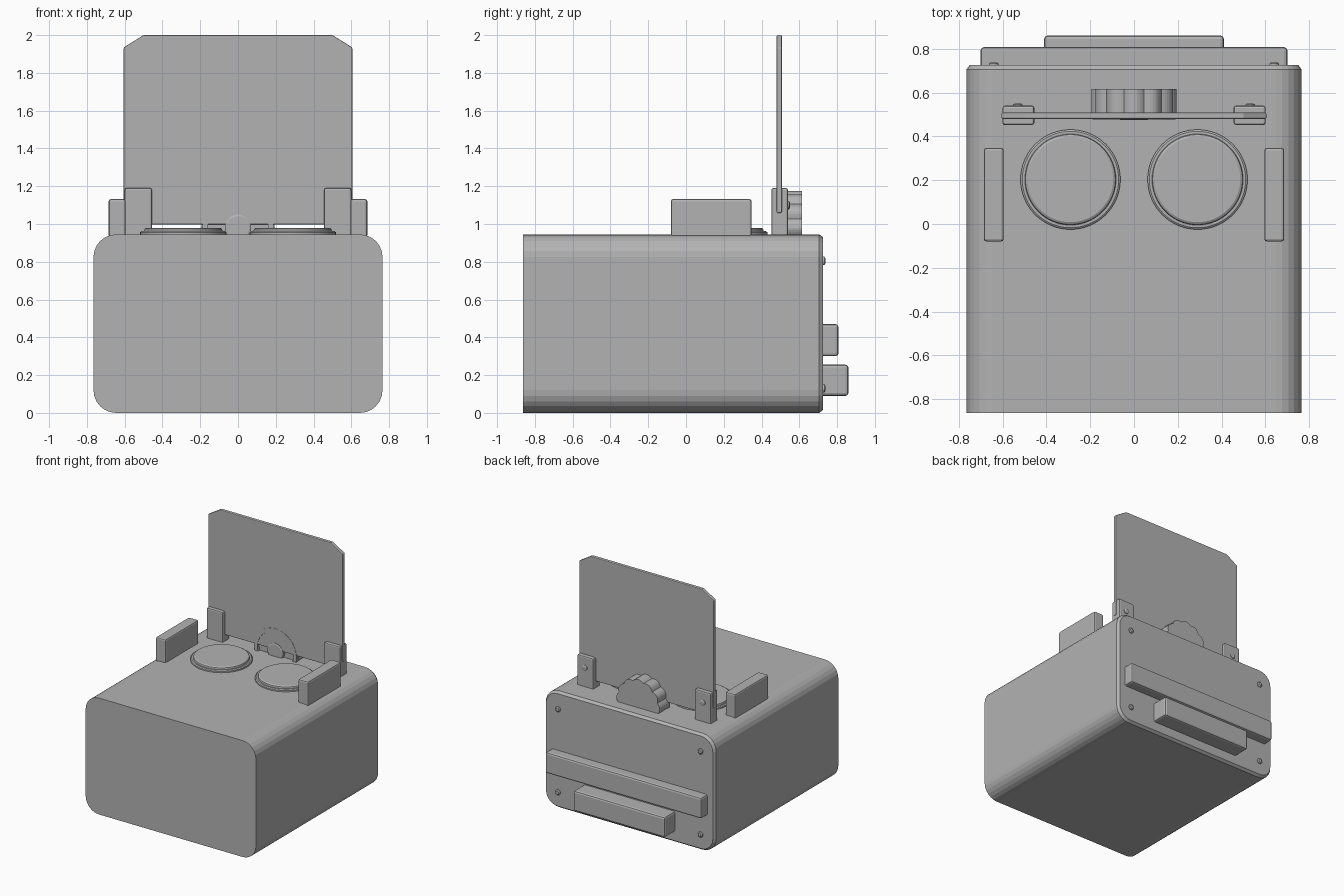
import bpy, bmesh, math
from mathutils import Matrix, Vector

if "Cube" in bpy.data.objects:
    bpy.data.objects.remove(bpy.data.objects["Cube"])

grey = bpy.data.materials.new("neutral grey")
grey.use_nodes = True
GREY = (0.45, 0.45, 0.45, 1)
grey.diffuse_color = GREY
grey.node_tree.nodes["Principled BSDF"].inputs["Base Color"].default_value = GREY


def finish(name, bm, bevel=0.0, segments=2):
    bmesh.ops.recalc_face_normals(bm, faces=bm.faces)
    mesh = bpy.data.meshes.new(name)
    bm.to_mesh(mesh)
    bm.free()
    mesh.materials.append(grey)
    ob = bpy.data.objects.new(name, mesh)
    bpy.context.collection.objects.link(ob)
    if bevel:
        mod = ob.modifiers.new("Bevel", "BEVEL")
        mod.width, mod.segments = bevel, segments
        mod.limit_method = "ANGLE"
        mod.angle_limit = math.radians(35)
    return ob


def box(name, x, y, z, bevel=0.01):
    bm = bmesh.new()
    size = [b - a for a, b in (x, y, z)]
    mid = [(a + b) / 2 for a, b in (x, y, z)]
    bmesh.ops.create_cube(bm, size=1, matrix=Matrix.Translation(mid) @ Matrix.Diagonal((*size, 1)))
    return finish(name, bm, bevel)


def loft(name, rings, bevel=0.0):
    """Bridge equal-length point rings and cap both ends."""
    bm = bmesh.new()
    loops = [[bm.verts.new(p) for p in ring] for ring in rings]
    n = len(loops[0])
    for a, b in zip(loops, loops[1:]):
        for i in range(n):
            j = (i + 1) % n
            bm.faces.new((a[i], a[j], b[j], b[i]))
    bm.faces.new(loops[0])
    bm.faces.new(loops[-1])
    return finish(name, bm, bevel)


def circle(r, centre, axis, n=48, lobes=0, depth=0.0):
    points = []
    for i in range(n):
        t = 2 * math.pi * i / n
        k = r - depth * (1 - abs(math.cos(lobes * t / 2)))
        u, v = k * math.cos(t), k * math.sin(t)
        points.append(Vector(centre) + Vector((u, v, 0) if axis == "z" else (u, 0, v)))
    return points


def rounded(y, inset):
    """Rounded outline of the housing at depth y."""
    r, w, top = 0.12 - inset, 0.765 - inset, 0.945 - inset
    points = []
    for q, (sx, cz) in enumerate([(1, top - r), (-1, top - r), (-1, inset + r), (1, inset + r)]):
        for k in range(7):
            t = math.radians(90 * q + 15 * k)
            points.append((sx * (w - r) + r * math.cos(t), y, cz + r * math.sin(t)))
    return points


# Housing with a chamfered rear plate
loft("housing", [rounded(-0.862, 0), rounded(0.705, 0), rounded(0.726, 0.016)])

# Rear bars
box("rear_upper_bar", (-0.7, 0.7), (0.71, 0.807), (0.3, 0.47), 0.015)
box("rear_lower_bar", (-0.41, 0.41), (0.71, 0.86), (0.09, 0.255), 0.015)

# Upright panel with clipped corners
w, c, h = 0.605, 0.105, 0.065
lo, hi = 0.997, 2.0
outline = [(-w + c, lo), (w - c, lo), (w, lo + h), (w, hi - h),
           (w - c, hi), (-w + c, hi), (-w, hi - h), (-w, lo + h)]
loft("upright_panel", [[(x, y, z) for x, z in outline] for y in (0.48, 0.508)], 0.006)

# Scalloped dial, half sunk behind the panel
DIAL = 0.98
loft("adjustment_dial", [circle(0.195, (0, y, DIAL), "y", 96, 12, 0.016) for y in (0.5, 0.615)])


# Flat rings on the front of the panel
def ring(name, inner, outer):
    bm = bmesh.new()
    loops = [[bm.verts.new(p) for p in circle(r, (0, y, DIAL), "y")]
             for r, y in ((inner, 0.478), (outer, 0.478), (outer, 0.503), (inner, 0.503))]
    for k in range(4):
        a, b = loops[k], loops[(k + 1) % 4]
        for i in range(len(a)):
            j = (i + 1) % len(a)
            bm.faces.new((a[i], a[j], b[j], b[i]))
    finish(name, bm)


ring("dial_rim", 0.16, 0.19)
loft("dial_hub", [circle(r, (0, y, DIAL), "y", 32) for r, y in ((0.06, 0.474), (0.07, 0.478), (0.07, 0.52))])

for side, s in (("left", 1), ("right", -1)):
    # Side rails and panel clips
    box(side + "_rail", sorted((s * 0.595, s * 0.685)), (-0.08, 0.347), (0.93, 1.132), 0.012)
    box(side + "_clip", sorted((s * 0.455, s * 0.6)), (0.452, 0.54), (0.93, 1.19), 0.01)
    loft(side + "_clip_screw", [circle(r, (s * 0.53, y, 1.1), "y", 16)
                                for r, y in ((0.022, 0.53), (0.022, 0.545), (0.014, 0.55))])
    # Stepped round pads on top
    steps = ((0.228, 0.93), (0.228, 0.956), (0.22, 0.962), (0.208, 0.962), (0.205, 0.974), (0.195, 0.98))
    loft(side + "_round_pad", [circle(r, (s * 0.29, 0.203, z), "z", 64) for r, z in steps])
    # Rear plate screws
    for level, z in (("upper", 0.805), ("lower", 0.13)):
        loft(f"{side}_{level}_plate_screw", [circle(r, (s * 0.64, y, z), "y", 16)
                                             for r, y in ((0.022, 0.715), (0.022, 0.732), (0.014, 0.738))])
